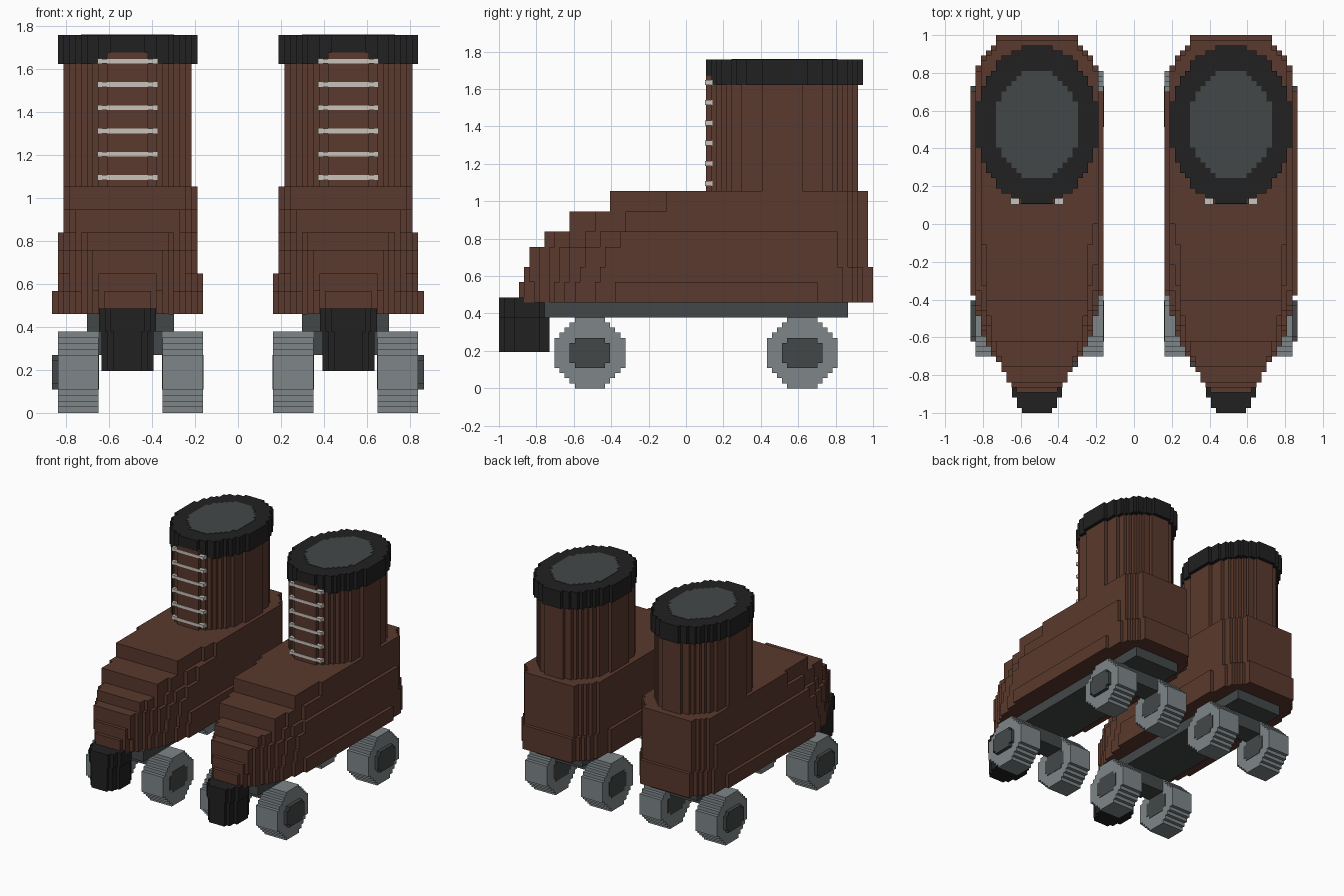
import bpy
import bmesh
import math

if "Cube" in bpy.data.objects:
    bpy.data.objects.remove(bpy.data.objects["Cube"], do_unlink=True)

V = 2 / 74      # size of one block
CENTRE = 19     # block column through the middle of each skate


def material(name, rgb):
    m = bpy.data.materials.new(name)
    m.use_nodes = True
    m.diffuse_color = (*rgb, 1)
    m.node_tree.nodes["Principled BSDF"].inputs["Base Color"].default_value = (*rgb, 1)
    return m


BROWN = material("brown leather", (0.102, 0.041, 0.026))
BLACK = material("black rubber", (0.015, 0.015, 0.015))
DARK = material("dark grey", (0.056, 0.064, 0.065))
GREY = material("wheel grey", (0.21, 0.24, 0.25))
WHITE = material("lace white", (0.58, 0.55, 0.5))


def prism(name, rows, lo, hi, side, mat, axis="Z"):
    """Extrude a stepped outline; rows are (start, end, low edge, high edge)."""
    pts = []
    for start, end, a, b in rows:
        pts += [(b, start), (b, end)]
    for start, end, a, b in reversed(rows):
        pts += [(a, end), (a, start)]
    pts = [p for i, p in enumerate(pts) if p != pts[i - 1]]

    def place(u, v, w):
        x, y, z = (u, v, w) if axis == "Z" else (w, u, v)
        return (side * (CENTRE + x) * V, y * V, z * V)

    bm = bmesh.new()
    face = bm.faces.new([bm.verts.new(place(u, v, lo)) for u, v in pts])
    top = bm.faces.new([bm.verts.new(place(u, v, hi)) for u, v in pts])
    for e, f in zip(list(face.edges), list(top.edges)):
        bm.faces.new((*e.verts, f.verts[1], f.verts[0]))
    bmesh.ops.recalc_face_normals(bm, faces=bm.faces)
    mesh = bpy.data.meshes.new(name)
    bm.to_mesh(mesh)
    bm.free()
    mesh.materials.append(mat)
    obj = bpy.data.objects.new(name, mesh)
    bpy.context.collection.objects.link(obj)
    return obj


def box(name, x, y, z, side, mat):
    return prism(name, [(*y, *x)], *z, side, mat)


def oval(cu, cv, ru, rv):
    """Stepped ellipse, one row per block."""
    rows = []
    for i in range(round(2 * rv)):
        t = (i + 0.5 - rv) / rv
        half = max(1, round(ru * math.sqrt(1 - t * t)))
        rows.append((cv - rv + i, cv - rv + i + 1, cu - half, cu + half))
    return rows


def ramp(t, points):
    """Straight-line interpolation through a short list of points."""
    for (t0, w0), (t1, w1) in zip(points, points[1:]):
        if t <= t1:
            return w0 + (w1 - w0) * (t - t0) / (t1 - t0)
    return points[-1][1]


def boot_rows(front, nose, back, outer, inner):
    """Boot outline with a tapered toe and a rounded heel."""
    toe = [(0, nose), (9, max(10, nose)), (16, 12), (20, 13)]
    heel = [(0, 7.5), (4, 11), (7, 12), (14, 13)]
    rows = []
    for y in range(front, back):
        half = round(min(ramp(y - front, toe), ramp(back - y - 1, heel)))
        rows.append((y, y + 1, -min(half, inner), min(half, outer)))
    return rows


# bottom, top, toe row, toe half width, heel row, outer and inner width limits
BOOT = [(17, 21, -33, 4, 37, 13, 13),
        (21, 24, -32, 5, 37, 12, 13),
        (24, 28, -31, 6, 36, 12, 12),
        (28, 31, -28, 7, 36, 12, 12),
        (31, 35, -23, 9, 36, 11, 12),
        (35, 39, -15, 10, 36, 11, 12)]

for label, side in (("left", 1), ("right", -1)):
    # stepped boot foot
    for n, (lo, hi, *outline) in enumerate(BOOT):
        prism(f"{label}_boot_layer_{n + 1}", boot_rows(*outline), lo, hi, side, BROWN)

    # shaft, collar, opening and tongue
    prism(f"{label}_shaft", oval(0, 19, 11, 15), 39, 60, side, BROWN)
    prism(f"{label}_collar", oval(0, 19.5, 12, 15.5), 60, 65, side, BLACK)
    prism(f"{label}_opening", oval(0, 19.5, 8.2, 10.5), 64, 65.1, side, DARK)
    box(f"{label}_tongue", (-3.5, 3.5), (3.95, 7), (39, 62), side, BROWN)

    # laces
    for n in range(6):
        z = 40 + 4 * n
        box(f"{label}_lace_{n + 1}", (-5, 5), (3.85, 5), (z + 0.1, z + 0.9), side, WHITE)
        for end in (-1, 1):
            x = sorted((end * 4.4, end * 5.2))
            box(f"{label}_eyelet_{n + 1}", x, (3.8, 5.2), (z, z + 1), side, WHITE)

    # sole plate
    box(f"{label}_sole_plate", (-8, 7), (-28, 32), (14, 17), side, DARK)

    # toe stop
    stop = [(-37, -36, -2.5, 2.5), (-36, -34, -3.5, 3.5),
            (-34, -29, -4.5, 4.5), (-29, -27, -3.5, 3.5)]
    prism(f"{label}_toe_stop", stop, 7.2, 14, side, BLACK)
    prism(f"{label}_toe_stop_top", [(a, b, l - 0.4, h + 0.4) for a, b, l, h in stop],
          14, 18, side, BLACK)

    # trucks, wheels and hubs
    for place, y in (("front", -19), ("rear", 23)):
        box(f"{label}_{place}_truck", (-6, 5), (y - 3, y + 3), (10, 14), side, DARK)
        wheel = oval(y, 7, 7, 7)
        hub = [(4, 5, y - 3, y + 3), (5, 9, y - 4, y + 4), (9, 10, y - 3, y + 3)]
        for where, lo, hi, cap in (("inner", -13, -6, -13.1), ("outer", 5, 12, 4.9)):
            prism(f"{label}_{place}_{where}_wheel", wheel, lo, hi, side, GREY, "X")
            end = 13 if where == "outer" else hi + 0.1
            prism(f"{label}_{place}_{where}_hub", hub, cap, end, side, DARK, "X")
